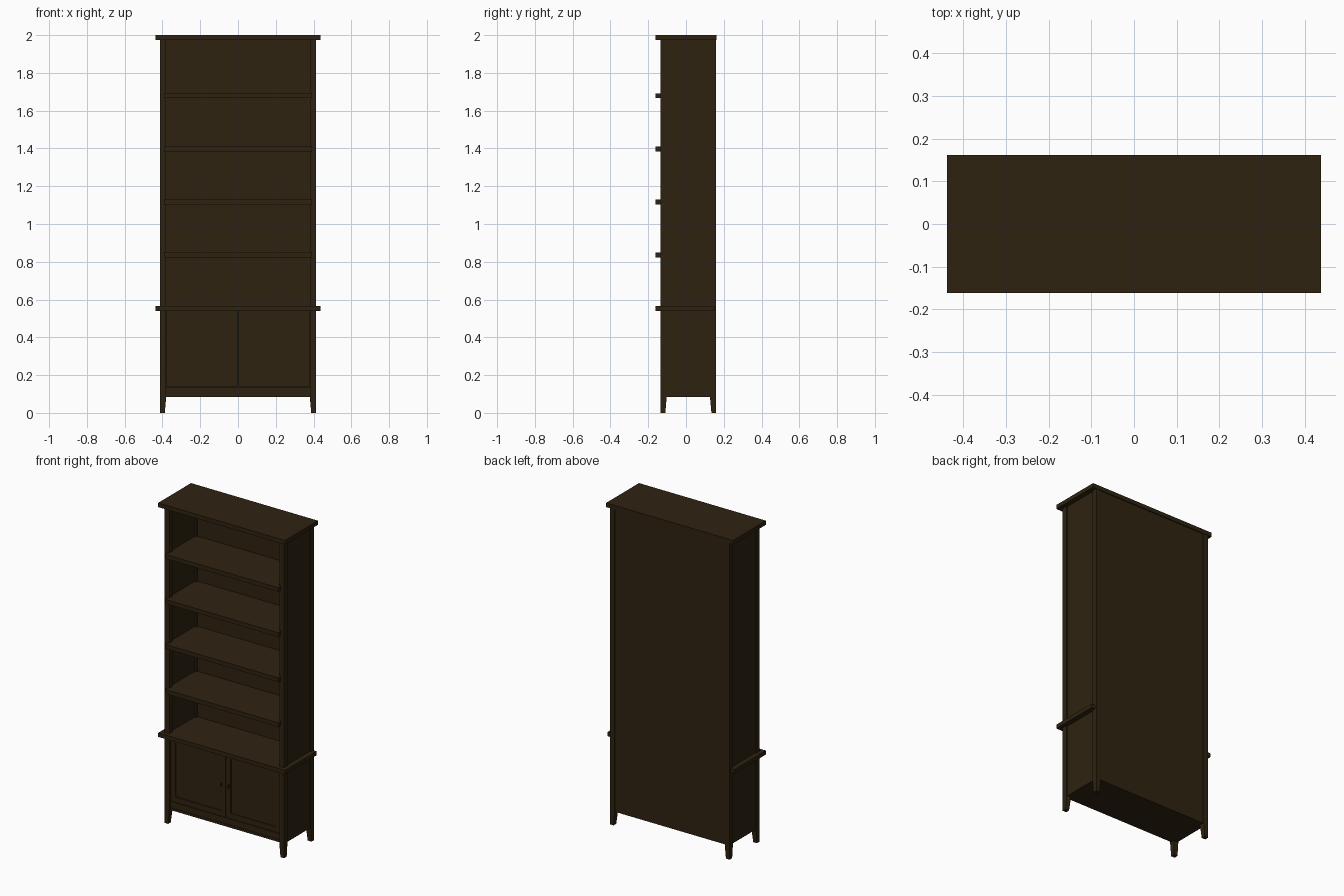
import bpy, bmesh
from mathutils import Vector

if "Cube" in bpy.data.objects:
    bpy.data.objects.remove(bpy.data.objects["Cube"])

wood = bpy.data.materials.new("dark brown wood")
wood.diffuse_color = (0.028, 0.0165, 0.0055, 1)
wood.use_nodes = True
wood.node_tree.nodes["Principled BSDF"].inputs["Base Color"].default_value = wood.diffuse_color


def finish(name, bm):
    bmesh.ops.recalc_face_normals(bm, faces=bm.faces)
    me = bpy.data.meshes.new(name)
    bm.to_mesh(me)
    bm.free()
    me.materials.append(wood)
    ob = bpy.data.objects.new(name, me)
    bpy.context.collection.objects.link(ob)
    return ob


def box_bm(x0, x1, y0, y1, z0, z1):
    bm = bmesh.new()
    bmesh.ops.create_cube(bm, size=1)
    for v in bm.verts:
        v.co = Vector((x1 if v.co.x > 0 else x0,
                       y1 if v.co.y > 0 else y0,
                       z1 if v.co.z > 0 else z0))
    return bm


def box(name, *dims):
    return finish(name, box_bm(*dims))


def face_toward(bm, axis):
    bm.normal_update()
    return max(bm.faces, key=lambda f: f.normal.dot(Vector(axis)))


X, YF, YB, W = 0.413, -0.135, 0.16, 0.033    # case half width, front, back, post width

# Corner posts, tapering on the inner sides into feet
for sx, side in ((-1, "left"), (1, "right")):
    for y_out, dy, end in ((YF, 1, "front"), (YB, -1, "back")):
        xs = sorted((sx * X, sx * (X - W)))
        ys = sorted((y_out, y_out + dy * W))
        bm = box_bm(*xs, *ys, 0.085, 1.98)
        foot = bmesh.ops.extrude_discrete_faces(bm, faces=[face_toward(bm, (0, 0, -1))])["faces"][0]
        corner = Vector((sx * X, y_out, 0))
        for v in foot.verts:
            v.co = corner + (v.co - corner) * 0.77
            v.co.z = 0
        finish(f"{end}_{side}_post", bm)

    # Side panel set in between the posts
    xs = sorted((sx * (X - 0.006), sx * (X - 0.022)))
    box(f"{side}_side_panel", *xs, YF + 0.01, YB - 0.01, 0.085, 1.98)

    # Door with recessed centre panel
    xs = sorted((sx * 0.002, sx * 0.379))
    bm = box_bm(*xs, -0.12, -0.102, 0.14, 0.541)
    bmesh.ops.inset_region(bm, faces=[face_toward(bm, (0, -1, 0))],
                           thickness=0.045, depth=0)
    panel = min((f for f in bm.faces if f.normal.y < -0.9),
                key=lambda f: (f.calc_center_median() - Vector((sx * 0.19, -0.12, 0.34))).length)
    moved = bmesh.ops.extrude_discrete_faces(bm, faces=[panel])["faces"][0]
    for v in moved.verts:
        v.co.y += 0.006
    finish(f"{side}_door", bm)

    # Round knob
    bm = bmesh.new()
    bmesh.ops.create_uvsphere(bm, u_segments=16, v_segments=10, radius=0.0125)
    for v in bm.verts:
        v.co = Vector((sx * 0.025, -0.1255 + v.co.y * 0.8, 0.34 + v.co.z))
    for f in bm.faces:
        f.smooth = True
    finish(f"{side}_knob", bm)

# Flat boards of the case
box("back_panel", -0.39, 0.39, 0.143, 0.156, 0.085, 1.98)
box("top_board", -0.438, 0.438, -0.162, 0.162, 1.974, 2.0)
box("waist_board", -0.438, 0.438, -0.162, 0.15, 0.54, 0.565)
box("bottom_board", -0.4, 0.4, -0.125, 0.15, 0.085, 0.1)
box("bottom_rail", -0.385, 0.385, -0.122, -0.1, 0.1, 0.137)

# Open shelves
for i in range(4):
    z = 0.823 + 0.281 * i
    box(f"shelf_{i + 1}", -0.392, 0.392, -0.162, 0.145, z, z + 0.026)
